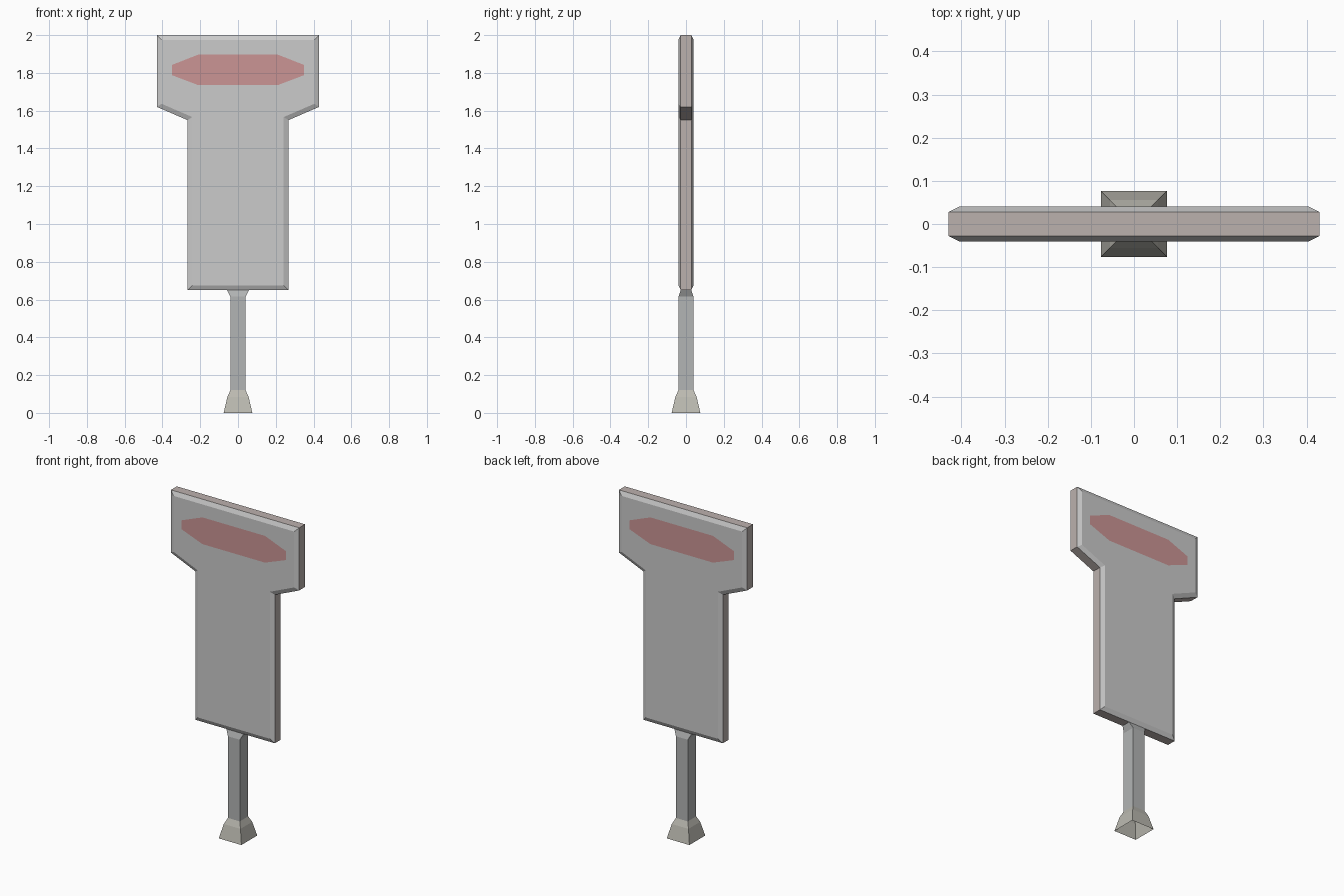
import bpy, bmesh

if "Cube" in bpy.data.objects:
    bpy.data.objects.remove(bpy.data.objects["Cube"])


def material(name, rgb):
    m = bpy.data.materials.new(name)
    m.diffuse_color = (*rgb, 1)
    m.use_nodes = True
    m.node_tree.nodes["Principled BSDF"].inputs["Base Color"].default_value = m.diffuse_color
    return m


def finish(name, bm, *mats):
    me = bpy.data.meshes.new(name)
    bm.to_mesh(me)
    bm.free()
    ob = bpy.data.objects.new(name, me)
    bpy.context.collection.objects.link(ob)
    for m in mats:
        me.materials.append(m)
    return ob


def mirrored(half):
    """Complete a right-hand half outline (bottom to top) across x = 0."""
    return half + [(-x, z) for x, z in reversed(half)]


def outline_face(bm, pts, y):
    return bm.faces.new([bm.verts.new((x, y, z)) for x, z in pts])


def square_loft(name, rings, *mats):
    """Open four-sided tube through (half x, half y, z) rings."""
    bm = bmesh.new()
    loops = [[bm.verts.new((sx * hx, sy * hy, z))
              for sx, sy in ((-1, -1), (1, -1), (1, 1), (-1, 1))]
             for hx, hy, z in rings]
    for a, b in zip(loops, loops[1:]):
        for i in range(4):
            j = (i + 1) % 4
            bm.faces.new((a[i], a[j], b[j], b[i]))
    return finish(name, bm, *mats)


grey = material("panel_grey", (0.6, 0.6, 0.6))
rim = material("rim_taupe", (0.5, 0.44, 0.42))
red = material("stripe_red", (0.6, 0.3, 0.3))
stone = material("foot_stone", (0.5, 0.49, 0.44))
steel = material("post_grey", (0.45, 0.46, 0.46))

# Sign panel: T-shaped slab with bevelled front and back
bm = bmesh.new()
shape = mirrored([(0.267, 0.65), (0.267, 1.55), (0.43, 1.62), (0.43, 2.0)])
face = outline_face(bm, shape, -0.028)
ext = bmesh.ops.extrude_face_region(bm, geom=[face])
bmesh.ops.translate(bm, vec=(0, 0.056, 0),
                    verts=[v for v in ext["geom"] if isinstance(v, bmesh.types.BMVert)])
bmesh.ops.recalc_face_normals(bm, faces=bm.faces)
for f in bm.faces:
    f.normal_update()
    f.material_index = 0 if abs(f.normal.y) > 0.5 else 1
caps = [f for f in bm.faces if abs(f.normal.y) > 0.5]
inset = bmesh.ops.inset_region(bm, faces=caps, thickness=0.025, use_even_offset=True)
for f in inset["faces"]:
    f.material_index = 0
for v in {v for f in caps for v in f.verts}:
    v.co.y = 0.04 if v.co.y > 0 else -0.04
finish("sign_panel", bm, grey, rim)

# Red stripe on each side of the panel
stripe = mirrored([(0.21, 1.735), (0.35, 1.788), (0.35, 1.842), (0.21, 1.897)])
for name, y, pts in (("front_stripe", -0.041, stripe), ("back_stripe", 0.041, stripe[::-1])):
    bm = bmesh.new()
    outline_face(bm, pts, y)
    finish(name, bm, red)

# Post, widening sideways and thinning in depth under the panel
square_loft("post", [(0.04, 0.04, 0.12), (0.04, 0.04, 0.615), (0.058, 0.028, 0.65)], steel)

# Flared hollow foot
square_loft("foot", [(0.076, 0.076, 0), (0.056, 0.056, 0.085), (0.04, 0.04, 0.12)], stone)
